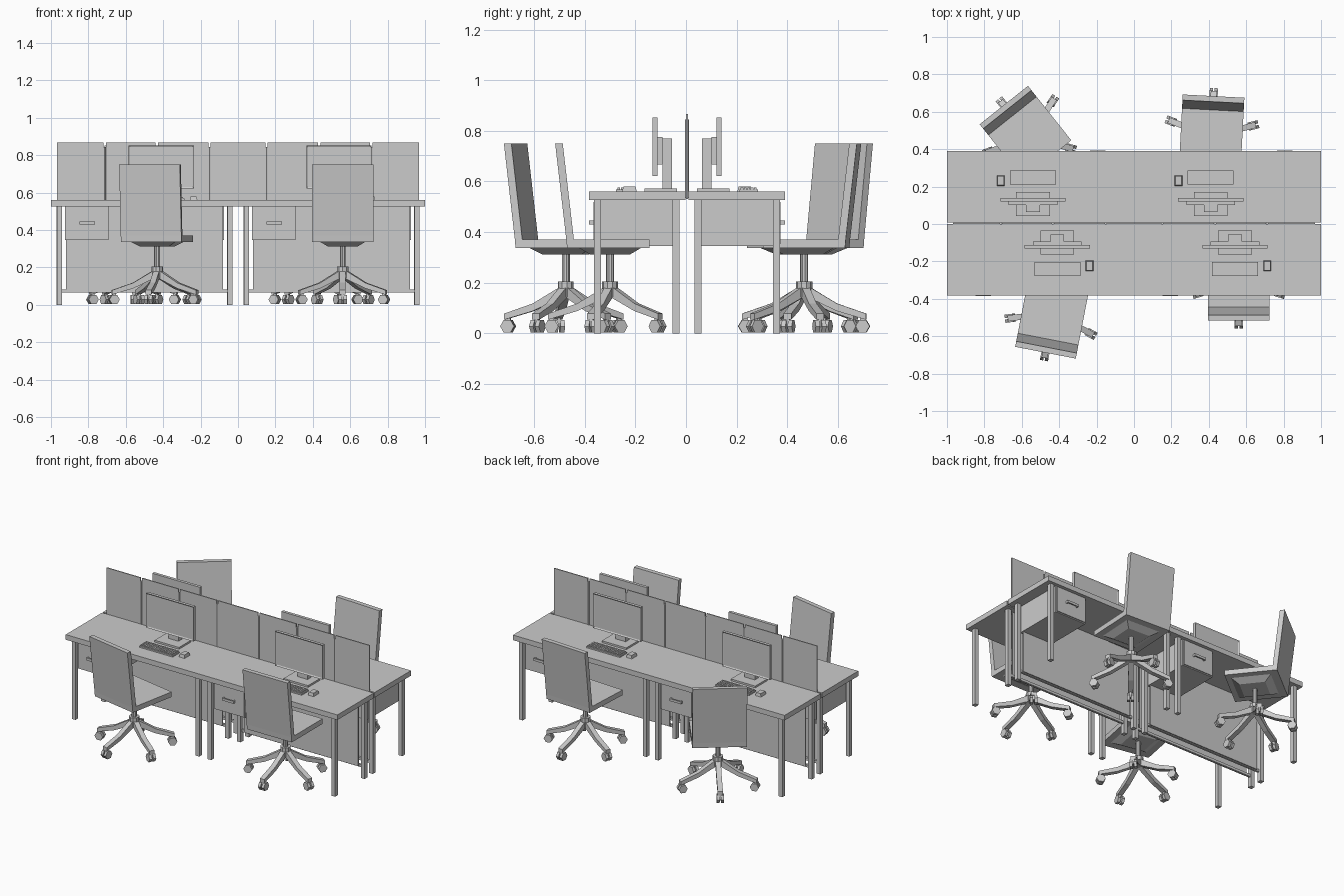
import bpy, bmesh, math
from mathutils import Matrix, Vector

if "Cube" in bpy.data.objects:
    bpy.data.objects.remove(bpy.data.objects["Cube"])


def finish(name, bm, M):
    bmesh.ops.recalc_face_normals(bm, faces=bm.faces)
    bm.transform(M)
    me = bpy.data.meshes.new(name)
    bm.to_mesh(me)
    bm.free()
    ob = bpy.data.objects.new(name, me)
    bpy.context.collection.objects.link(ob)
    return ob


def add_box(bm, x, y, z):
    size = Matrix.Diagonal((x[1] - x[0], y[1] - y[0], z[1] - z[0], 1))
    mid = Matrix.Translation((sum(x) / 2, sum(y) / 2, sum(z) / 2))
    return bmesh.ops.create_cube(bm, size=1, matrix=mid @ size)["verts"]


def boxes(name, M, *specs):
    bm = bmesh.new()
    for s in specs:
        add_box(bm, *s)
    return finish(name, bm, M)


def prism(name, M, profile, half_width):
    """Extrude a (y, z) outline along x."""
    bm = bmesh.new()
    f = bm.faces.new([bm.verts.new((-half_width, y, z)) for y, z in profile])
    r = bmesh.ops.extrude_face_region(bm, geom=[f])
    vs = [v for v in r["geom"] if isinstance(v, bmesh.types.BMVert)]
    bmesh.ops.translate(bm, verts=vs, vec=(2 * half_width, 0, 0))
    return finish(name, bm, M)


def add_cyl(bm, r1, r2, depth, segs, M):
    bmesh.ops.create_cone(bm, cap_ends=True, segments=segs, radius1=r1,
                          radius2=r2, depth=depth, matrix=M)


def computer(M):
    # screen with a recessed display
    bm = bmesh.new()
    add_box(bm, (-.175, .175), (-.132, -.112), (.622, .852))
    bm.normal_update()
    face = min(bm.faces, key=lambda f: f.calc_center_median().y)
    bmesh.ops.inset_region(bm, faces=[face], thickness=.012)
    bmesh.ops.translate(bm, verts=face.verts, vec=(0, .005, 0))
    finish("monitor_screen", bm, M)
    boxes("monitor_back", M, ((-.13, .13), (-.112, -.093), (.667, .775)))
    boxes("monitor_stand", M,
          ((-.037, .037), (-.093, -.055), (.572, .77)),
          ((-.09, .09), (-.163, -.035), (.56, .572)))
    # keyboard with rows of keys
    boxes("keyboard", M, ((-.123, .123), (-.277, -.203), (.56, .569)))
    bm = bmesh.new()
    for row in range(5):
        y = -.271 + row * .0132
        for col in range(16):
            if row == 0 and 4 <= col <= 8:
                continue
            x = -.118 + col * .0148
            add_box(bm, (x, x + .0118), (y, y + .0105), (.568, .576))
        if row == 0:
            add_box(bm, (-.0588, .0122), (y, y + .0105), (.568, .576))
    finish("keyboard_keys", bm, M)
    # mouse with a tapered top
    bm = bmesh.new()
    vs = add_box(bm, (.152, .193), (-.252, -.195), (.56, .58))
    for v in vs:
        if v.co.z > .57:
            v.co.x += (.1725 - v.co.x) * .2
            v.co.y += (-.2235 - v.co.y) * .15
    finish("mouse", bm, M)


def desk_row(M):
    boxes("desk_top", M, ((-1, 1), (-.383, -.001), (.526, .56)))
    for x0 in (-1, 0):
        T = M @ Matrix.Translation((x0, 0, 0))
        boxes("desk_legs", T, *[((x, x + .027), (y, y + .029), (0, .526))
                                for x in (.031, .943) for y in (-.364, -.054)])
        boxes("modesty_panel", T, ((.08, .92), (-.05, -.042), (.07, .526)))
        boxes("lower_rail", T, ((.056, .944), (-.042, -.028), (.065, .082)))
        boxes("drawer_body", T, ((.075, .308), (-.36, -.026), (.346, .526)))
        boxes("drawer_front", T, ((.082, .301), (-.366, -.36), (.353, .519)))
        boxes("drawer_handle", T,
              ((.152, .236), (-.384, -.376), (.43, .446)),
              ((.152, .16), (-.377, -.366), (.43, .446)),
              ((.228, .236), (-.377, -.366), (.43, .446)))
    for cx in (-.41, .54):
        computer(M @ Matrix.Translation((cx, 0, 0)))


def chair(x, y, deg):
    M = Matrix.Translation((x, y, 0)) @ Matrix.Rotation(math.radians(deg), 4, 'Z')
    # seat and leaning back as one profile, split into two parts
    prism("chair_seat", M, [(-.17, .337), (.155, .337), (.155, .371), (-.173, .371)], .165)
    prism("chair_back", M, [(-.173, .371), (-.143, .371), (-.187, .75), (-.217, .75)], .165)
    # tapered plate below the seat
    bm = bmesh.new()
    for v in add_box(bm, (-.122, .122), (-.122, .122), (.312, .337)):
        if v.co.z < .32:
            v.co.x *= .65
            v.co.y *= .65
    finish("seat_plate", bm, M)
    # gas column and hub
    bm = bmesh.new()
    add_cyl(bm, .016, .016, .12, 10, Matrix.Translation((0, 0, .255)))
    add_cyl(bm, .032, .032, .062, 10, Matrix.Translation((0, 0, .174)))
    finish("chair_column", bm, M)
    # five arms with casters, the first pointing backwards
    for i in range(5):
        A = M @ Matrix.Rotation(math.radians(72 * i), 4, 'Z')
        prism("base_arm", A, [(-.01, .145), (-.01, .18), (-.03, .178), (-.13, .118),
                              (-.245, .078), (-.245, .054), (-.13, .088)], .016)
        bm = bmesh.new()
        for sx in (-.013, .013):
            R = Matrix.Translation((sx, -.232, .028)) @ Matrix.Rotation(math.pi / 2, 4, 'Y')
            add_cyl(bm, .028, .028, .018, 6, R)
        add_box(bm, (-.006, .006), (-.242, -.222), (.025, .06))
        finish("caster", bm, A)


# two desk rows back to back
front = Matrix.Identity(4)
back = Matrix.Translation((0, .008, 0)) @ Matrix.Rotation(math.pi, 4, 'Z')
desk_row(front)
desk_row(back)

# divider screens with thin joining pins
edges = [-.974, -.713, -.434, -.152, .152, .434, .713, .974]
for a, b in zip(edges, edges[1:]):
    boxes("divider_panel", front, ((a + .006, b - .006), (.0005, .0075), (.53, .867)))
bm = bmesh.new()
for e in edges[1:-1]:
    add_cyl(bm, .007, .007, .31, 8, Matrix.Translation((e, .004, .69)))
finish("divider_pins", bm, front)

# four swivel chairs
for c in ((-.432, -.475, -11), (.56, -.30, 0), (.414, .467, 177), (-.561, .466, 218.5)):
    chair(*c)
